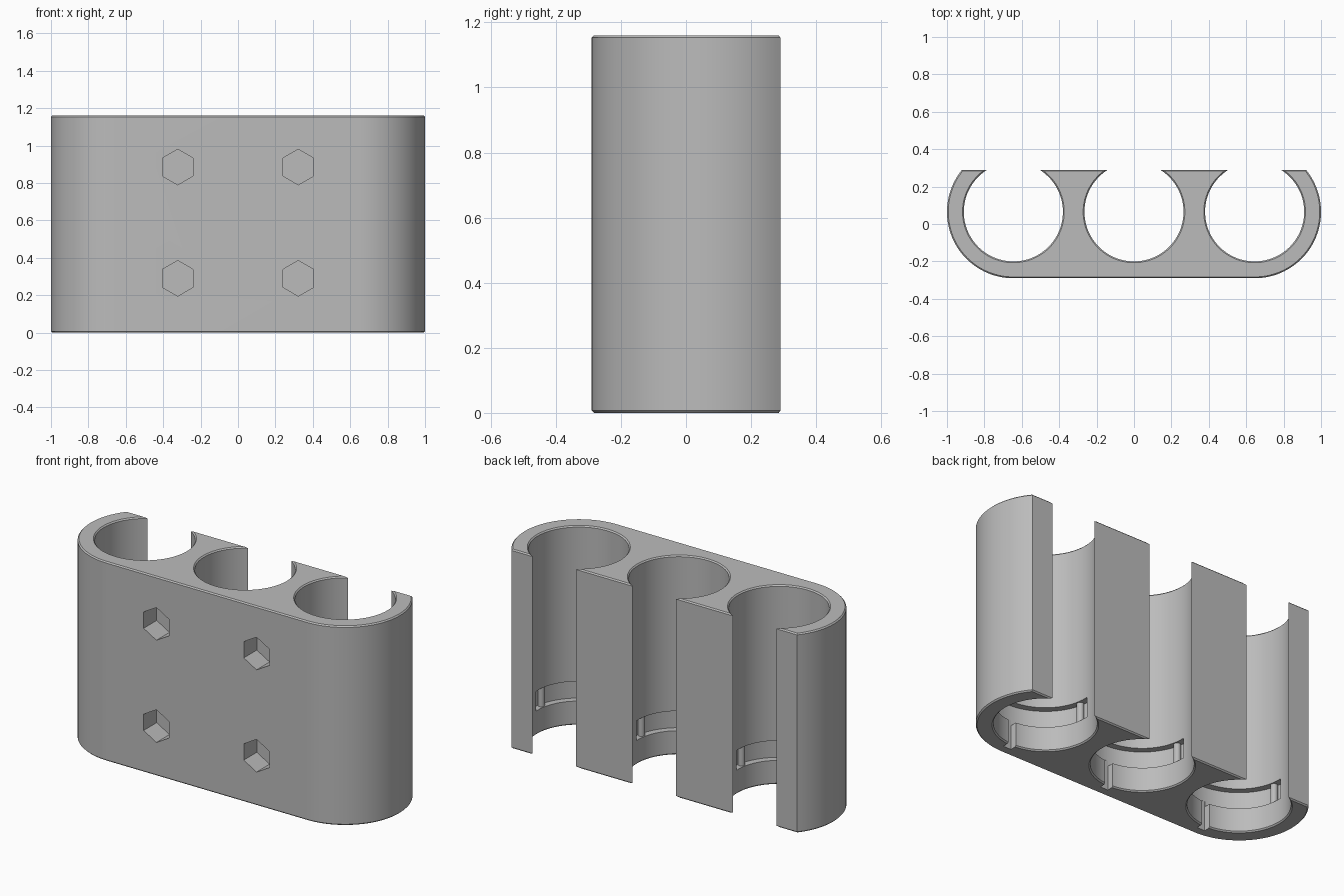
import bpy
import bmesh
from math import radians, degrees, asin, sin, cos
from mathutils import Vector

if "Cube" in bpy.data.objects:
    bpy.data.objects.remove(bpy.data.objects["Cube"], do_unlink=True)

HEIGHT, PITCH, CY = 1.16, 0.645, 0.065
OUTER_R, BORE_R, GROOVE_R = 0.355, 0.265, 0.303
BACK = 0.29
GROOVE_Z = (0.14, 0.255)
BORES = (-PITCH, 0, PITCH)

grey = bpy.data.materials.new("plain_grey")
grey.use_nodes = True
grey.diffuse_color = (0.5, 0.5, 0.5, 1)
grey.node_tree.nodes["Principled BSDF"].inputs["Base Color"].default_value = (0.5, 0.5, 0.5, 1)


def arc(cx, cy, r, start, end, steps):
    angles = [radians(start + (end - start) * i / steps) for i in range(steps + 1)]
    return [(cx + r * cos(a), cy + r * sin(a)) for a in angles]


def prism(name, outline, z0, z1, chamfer=0):
    """Extrude a flat outline upwards, optionally chamfering both rims."""
    bm = bmesh.new()
    base = bm.faces.new([bm.verts.new((x, y, z0)) for x, y in outline])
    top = bmesh.ops.extrude_face_region(bm, geom=[base], use_keep_orig=True)["geom"]
    bmesh.ops.translate(bm, vec=Vector((0, 0, z1 - z0)),
                        verts=[v for v in top if isinstance(v, bmesh.types.BMVert)])
    bmesh.ops.recalc_face_normals(bm, faces=bm.faces)
    if chamfer:
        rims = [e for e in bm.edges if abs(e.verts[0].co.z - e.verts[1].co.z) < 1e-5]
        bmesh.ops.bevel(bm, geom=rims, offset=chamfer, segments=1,
                        affect='EDGES', profile=0.5)
    mesh = bpy.data.meshes.new(name)
    bm.to_mesh(mesh)
    bm.free()
    mesh.materials.append(grey)
    obj = bpy.data.objects.new(name, mesh)
    bpy.context.collection.objects.link(obj)
    return obj


def make_active(obj):
    bpy.ops.object.select_all(action='DESELECT')
    obj.select_set(True)
    bpy.context.view_layer.objects.active = obj


def cut(target, cutter):
    make_active(target)
    mod = target.modifiers.new("cut", 'BOOLEAN')
    mod.operation, mod.solver, mod.object = 'DIFFERENCE', 'EXACT', cutter
    bpy.ops.object.modifier_apply(modifier=mod.name)
    bpy.data.objects.remove(cutter, do_unlink=True)


# Holder body: rounded outline with three bores open at the back
rim = degrees(asin((BACK - CY) / OUTER_R))
lip = degrees(asin((BACK - CY) / BORE_R))
outline = arc(PITCH, CY, OUTER_R, rim, -90, 40) + arc(-PITCH, CY, OUTER_R, -90, -180 - rim, 40)
for cx in BORES:
    outline += arc(cx, CY, BORE_R, 180 - lip, 360 + lip, 72)
body = prism("holder_body", outline, 0, HEIGHT, 0.007)

# Locking groove and entry channel in each bore
for cx in BORES:
    ring = arc(cx, CY, GROOVE_R, 177, 363, 48) + arc(cx, CY, BORE_R - 0.03, 363, 177, 48)
    cut(body, prism("groove_cutter", ring, *GROOVE_Z))
    w, y0, y1 = 0.025, CY - GROOVE_R, CY - BORE_R + 0.03
    slot = [(cx - w, y0), (cx + w, y0), (cx + w, y1), (cx - w, y1)]
    cut(body, prism("channel_cutter", slot, -0.05, GROOVE_Z[0] + 0.03))

# Hexagonal nut pockets in the front
for x in (-PITCH / 2, PITCH / 2):
    for z in (0.29, 0.885):
        pocket = prism("pocket_cutter", arc(0, 0, 0.095, 90, 390, 5), -0.12, 0.12)
        pocket.rotation_euler.x = radians(90)
        pocket.location = (x, -BACK, z)
        bpy.context.view_layer.update()
        cut(body, pocket)

make_active(body)
bpy.ops.object.shade_smooth_by_angle(angle=radians(30))

# Detent ribs near both ends of each groove
for cx in BORES:
    for angle, side in ((-12, "left"), (-168, "right")):
        a = radians(angle)
        centre = (cx + 0.29 * cos(a), CY + 0.29 * sin(a))
        rib = prism("detent_rib_" + side, arc(*centre, 0.019, 0, 345, 23),
                    GROOVE_Z[0] - 0.002, GROOVE_Z[1] + 0.002)
        make_active(rib)
        bpy.ops.object.shade_smooth_by_angle(angle=radians(30))
